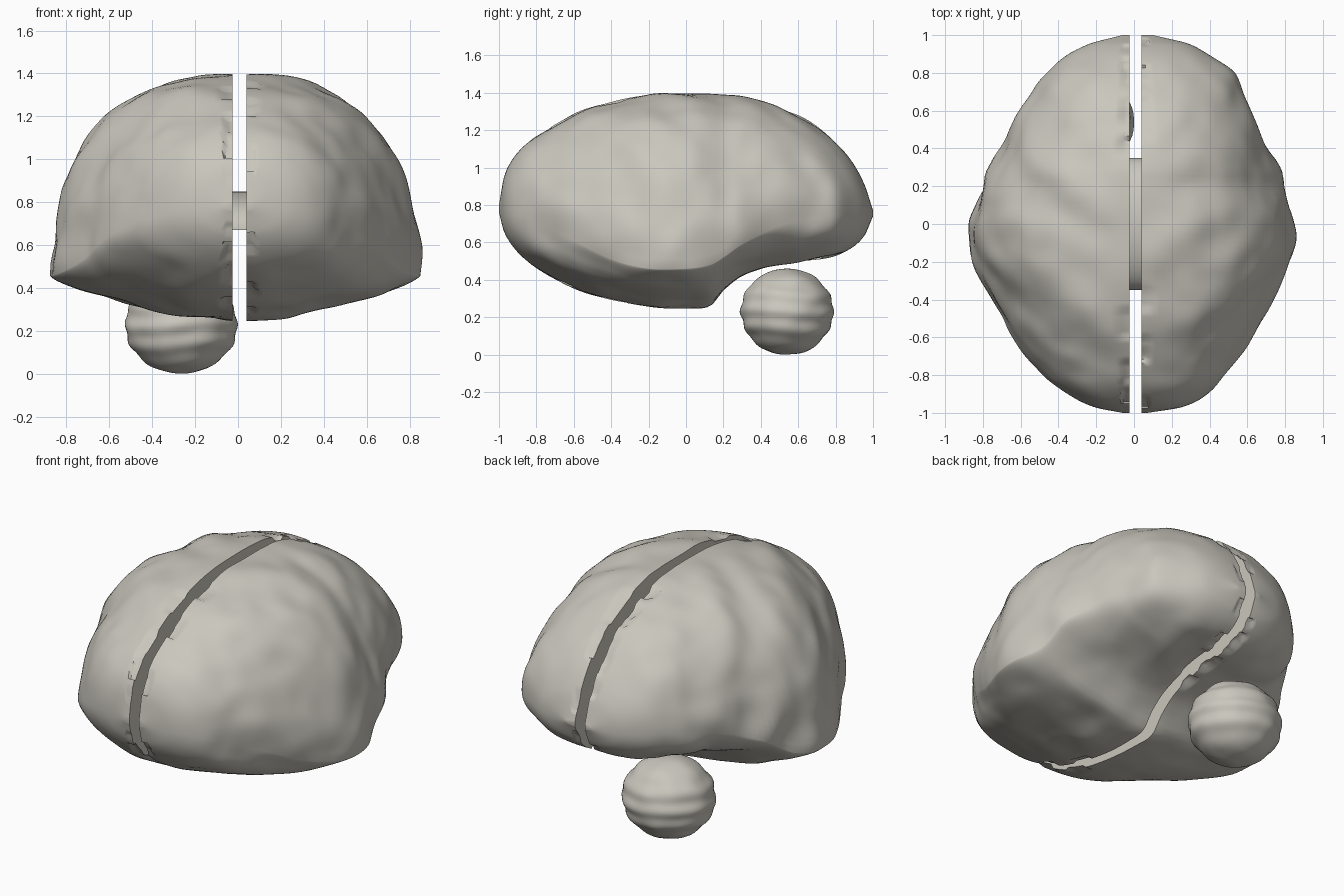
import bpy, bmesh, math, random
from mathutils import Vector, noise

if "Cube" in bpy.data.objects:
    bpy.data.objects.remove(bpy.data.objects["Cube"])

random.seed(4)
mat = bpy.data.materials.new("warm_grey")
mat.diffuse_color = (0.59, 0.57, 0.51, 1)
mat.use_nodes = True
mat.node_tree.nodes["Principled BSDF"].inputs["Base Color"].default_value = mat.diffuse_color

# Stations along the length: y, top z, bottom z, widest z, left reach, right reach
STATIONS = [
    (-1.00, 0.80, 0.76, 0.78, 0.06, 0.07),
    (-0.97, 0.96, 0.65, 0.78, 0.21, 0.25),
    (-0.90, 1.08, 0.55, 0.75, 0.35, 0.39),
    (-0.80, 1.165, 0.47, 0.71, 0.48, 0.48),
    (-0.60, 1.28, 0.36, 0.61, 0.64, 0.63),
    (-0.40, 1.35, 0.29, 0.51, 0.75, 0.74),
    (-0.20, 1.39, 0.26, 0.46, 0.84, 0.83),
    (0.00, 1.395, 0.25, 0.46, 0.865, 0.855),
    (0.13, 1.395, 0.26, 0.48, 0.83, 0.81),
    (0.20, 1.39, 0.345, 0.52, 0.80, 0.78),
    (0.30, 1.38, 0.42, 0.59, 0.76, 0.75),
    (0.50, 1.32, 0.485, 0.69, 0.65, 0.65),
    (0.70, 1.22, 0.51, 0.74, 0.54, 0.585),
    (0.85, 1.08, 0.55, 0.76, 0.41, 0.46),
    (0.95, 0.92, 0.63, 0.76, 0.25, 0.30),
    (1.00, 0.77, 0.74, 0.755, 0.06, 0.10),
]


def station(y):
    """Smoothly interpolated section values at y."""
    k = 0
    while k < len(STATIONS) - 2 and y > STATIONS[k + 1][0]:
        k += 1
    a, b = STATIONS[k], STATIONS[k + 1]
    p, q = STATIONS[max(k - 1, 0)], STATIONS[min(k + 2, len(STATIONS) - 1)]
    h = b[0] - a[0]
    t = (y - a[0]) / h
    out = []
    for c in range(1, 6):
        ma = (b[c] - p[c]) / (b[0] - p[0]) * h
        mb = (q[c] - a[c]) / (q[0] - a[0]) * h
        out.append((2*t**3 - 3*t*t + 1) * a[c] + (t**3 - 2*t*t + t) * ma
                   + (3*t*t - 2*t**3) * b[c] + (t**3 - t*t) * mb)
    return out


def finish(name, bm, angle):
    bmesh.ops.recalc_face_normals(bm, faces=bm.faces)
    me = bpy.data.meshes.new(name)
    bm.to_mesh(me)
    bm.free()
    me.materials.append(mat)
    ob = bpy.data.objects.new(name, me)
    bpy.context.collection.objects.link(ob)
    bpy.ops.object.select_all(action='DESELECT')
    ob.select_set(True)
    bpy.context.view_layer.objects.active = ob
    bpy.ops.object.shade_smooth_by_angle(angle=math.radians(angle))
    return ob


def folds(p, side):
    """Stretched noise: soft diagonal ridges and shallow grooves."""
    along = Vector((0.62 * side, 0.5, -0.6)).normalized()
    d = p.dot(along)
    q = (p - along * d) * 4.6 + along * d * 1.5 + Vector((side * 7, 3, 5))
    return noise.noise(q) * 0.034 + noise.noise(p * 7 + Vector((side, 0, 9))) * 0.010


def hemisphere(name, side, x0):
    rows, cols = 110, 80
    bm = bmesh.new()
    rings = []
    tuck = 0
    for i in range(rows + 1):
        y = -math.cos(math.pi * i / rows)
        top, bottom, wide, left, right = station(y)
        w = (right if side > 0 else left) - abs(x0)
        middle = max(0, 1 - (abs(y + 0.1) / 0.7) ** 2)
        if i % 3 == 0:
            tuck = random.choice((0, 0, 0.015, 0.025))
        ring = []
        for j in range(cols + 1):
            a = math.pi * (j / cols - 0.5)
            ca, sa = max(0, math.cos(a)), math.sin(a)
            # domed above, flatter with a firm outer edge below
            n = 2.15 + 0.1 * middle if sa > 0 else 2.25 - 0.85 * middle
            px = w * ca ** (2 / n)
            pz = abs(sa) ** (2 / n) * ((top - wide) if sa > 0 else (bottom - wide))
            p = Vector((x0 + side * px, y, wide + pz))
            out = Vector((side * px, 0, pz))
            if out.length > 1e-5:
                fade = min(1, (1 - abs(y)) * 5) * min(1, 0.25 + px * 4)
                out.normalize()
                p += out * folds(p, side) * fade
                # ragged tucks along the inner rim
                if px < 0.04 and 0.32 < abs(y) < 0.985:
                    p -= out * tuck
            if (p.x - x0) * side < 0 or j in (0, cols):
                p.x = x0
            ring.append(bm.verts.new(p))
        rings.append(ring)
    for r, s in zip(rings, rings[1:]):
        for j in range(cols):
            bm.faces.new((r[j], r[j + 1], s[j + 1], s[j]))
        bm.faces.new((r[0], s[0], s[-1], r[-1]))  # flat inner wall
    bm.faces.new(rings[0])
    bm.faces.new(rings[-1])
    finish(name, bm, 50)


hemisphere("right_hemisphere", 1, 0.04)
hemisphere("left_hemisphere", -1, -0.025)

# Arched bridge joining the halves
bm = bmesh.new()
loops = []
for i in range(25):
    a = math.pi * i / 24
    c, s = math.cos(a), math.sin(a)
    loops.append([bm.verts.new((x, ry * c, 0.67 + rz * s))
                  for x, ry, rz in ((-0.05, 0.35, 0.18), (0.065, 0.35, 0.18),
                                    (0.065, 0.27, 0.09), (-0.05, 0.27, 0.09))])
for r, s in zip(loops, loops[1:]):
    for k in range(4):
        bm.faces.new((r[k], r[(k + 1) % 4], s[(k + 1) % 4], s[k]))
bm.faces.new(loops[0])
bm.faces.new(loops[-1])
finish("bridge", bm, 40)

# Softly ridged ball below the back
bm = bmesh.new()
bmesh.ops.create_uvsphere(bm, u_segments=64, v_segments=48, radius=1)
for v in bm.verts:
    n = v.co.normalized()
    flat = math.hypot(n.x, n.y)
    wave = math.sin(n.z * 15 + 0.9 * math.sin(2 * math.atan2(n.y, n.x)) + 1.5)
    r = 1 + 0.02 * wave * flat ** 2 + 0.025 * noise.noise(n * 2.5)
    v.co = Vector((n.x * 0.26 * r - 0.265, n.y * 0.247 * r + 0.54, n.z * 0.23 * r + 0.23))
low = min(v.co.z for v in bm.verts)
for v in bm.verts:
    v.co.z -= low
finish("rear_ball", bm, 60)
